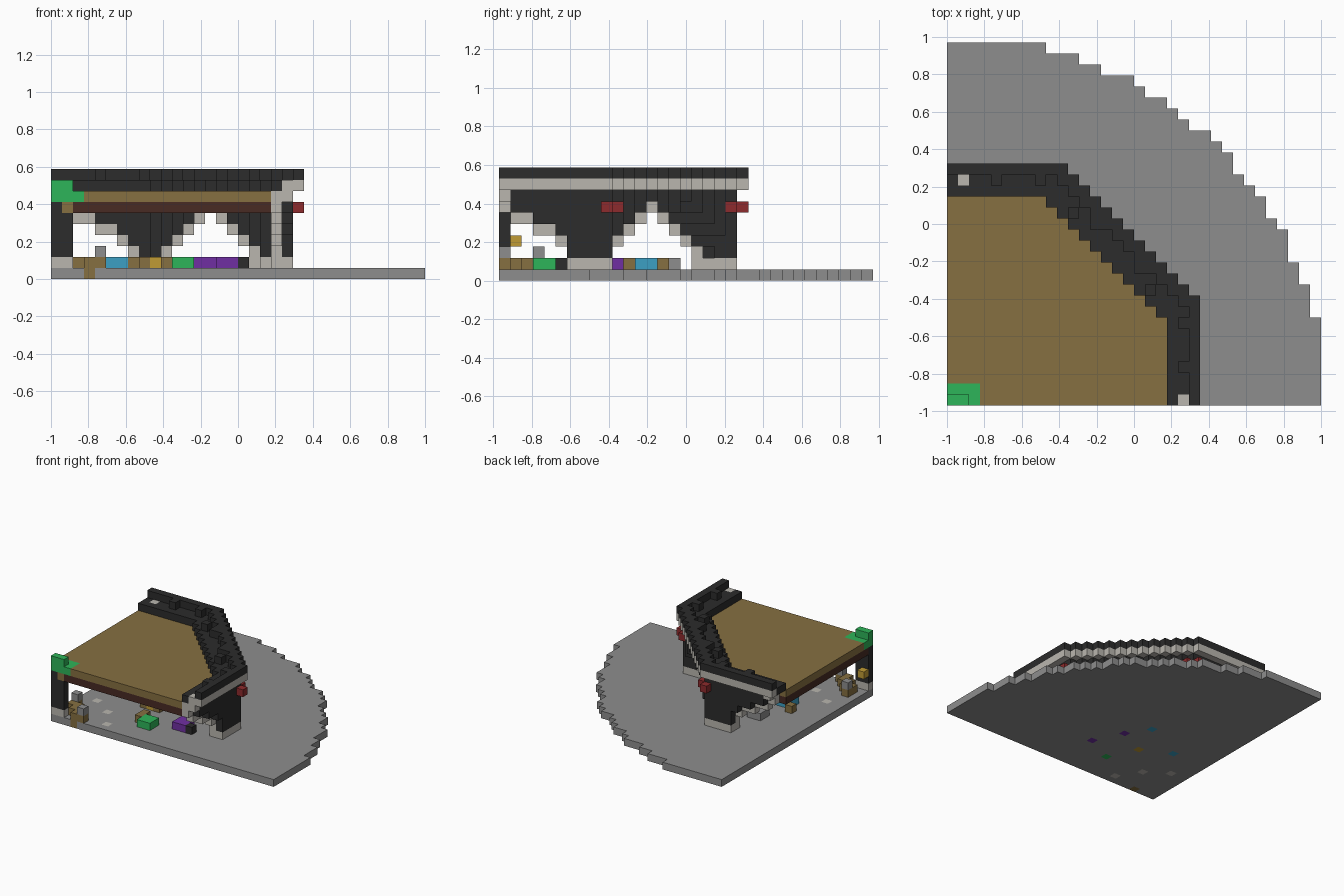
import bpy, bmesh
from mathutils import Vector

if "Cube" in bpy.data.objects:
    bpy.data.objects.remove(bpy.data.objects["Cube"])

U = 2 / 34                                # edge of one block
ORIGIN = Vector((-1, -16.5 * U, 0))

COLOURS = {
    "floor_grey": (0.27, 0.27, 0.27), "dark_stone": (0.025, 0.025, 0.025),
    "pale_stone": (0.49, 0.47, 0.43), "tan_wood": (0.24, 0.16, 0.053),
    "dark_wood": (0.065, 0.024, 0.017), "red": (0.27, 0.024, 0.026),
    "green": (0.027, 0.46, 0.1), "blue": (0.045, 0.35, 0.55),
    "purple": (0.16, 0.028, 0.36), "gold": (0.53, 0.33, 0.035),
}
MATS = {}
for name, rgb in COLOURS.items():
    m = bpy.data.materials.new(name)
    m.use_nodes = True
    m.diffuse_color = (*rgb, 1)
    bsdf = m.node_tree.nodes["Principled BSDF"]
    bsdf.inputs["Base Color"].default_value = (*rgb, 1)
    bsdf.inputs["Roughness"].default_value = 0.8
    MATS[name] = m

blocks = {}        # cell -> part name; later parts replace earlier ones
part_colour = {}


def put(part, colour, cells):
    part_colour[part] = colour
    for c in cells:
        blocks[c] = part


def box(x, y, z):
    """Cells of a box, each range given as (first, last)."""
    return [(i, j, k) for i in range(x[0], x[1] + 1)
            for j in range(y[0], y[1] + 1) for k in range(z[0], z[1] + 1)]


def mirrored(cells):
    """Add the cells reflected across the diagonal of the quarter."""
    return list(cells) + [(j + 1, i - 1, k) for i, j, k in cells if i > 0]


# quarter-round floor: row widths from the front to the back
widths = [34] * 8 + [33] * 3 + [32] * 2 + [31] * 3 + [30, 29, 29, 28, 27, 26, 26,
          25, 24, 22, 21, 20, 18, 17, 14, 12, 9]
put("floor", "floor_grey", [(i, j, 0) for j, w in enumerate(widths) for i in range(w)])
put("floor_lights", "pale_stone", [(7, 1, 0), (5, 4, 0), (2, 6, 0)])

# roof deck with its dark ceiling
deck = [(i, j) for i in range(20) for j in range(19) if i + j <= 26]
put("roof_deck", "tan_wood", [(i, j, 7) for i, j in deck])
put("ceiling", "dark_wood", [(i, j, 6) for i, j in deck])

# overhanging parapet: pale outer course, dark inner course, dark rim
ring = [(i, j) for i in range(23) for j in range(22)
        if i + j <= 31 and (i, j) not in set(deck)]
rim = [(i, j) for i, j in ring if i == 22 or j == 21 or i + j >= 30]
put("parapet_walk", "dark_stone", [(i, j, 8) for i, j in ring])
put("parapet_course", "pale_stone", [(i, j, 8) for i, j in rim])
put("parapet_rim", "dark_stone", [(i, j, 9) for i, j in rim])
put("parapet_studs", "dark_stone", mirrored([(21, 3, 9), (21, 7, 9), (18, 10, 9), (17, 12, 9)]))

# straight walls with half arches; the inner layer carries the pale arch trim
HALF = [6, 5, 5, 4, 4, 3, 2, 1, 1, 1]     # lowest block of the arch trim
dark, pale = [], []
for j, low in enumerate(HALF):
    for k in range(1, 8):
        if k >= low:
            (pale if k == low or k == 1 or (j == 0 and k == 7) else dark).append((20, j, k))
        if k > low or low == 1 or (j == 6 and k == 1):
            (pale if k == 1 or (j == 0 and k == 7) else dark).append((21, j, k))
pale += [(20, 6, 1)]
dark = [c for c in dark if c[0] + c[1] <= 30]
pale = [c for c in pale if c[0] + c[1] <= 30]
put("straight_walls", "dark_stone", mirrored(dark))
put("straight_wall_trim", "pale_stone", mirrored(pale))

# diagonal wall with a full stepped arch
dark, pale = [], []
for i in range(22):
    for j in range(21):
        if 27 <= i + j <= 30:
            near = min(abs(i - 14), abs(j - 13))
            for k in range(1, 8):
                edge = 6 - k
                if k == 1:
                    if near >= 4:
                        pale.append((i, j, k))
                elif near == edge and i + j == 27:
                    pale.append((i, j, k))
                elif near > edge:
                    dark.append((i, j, k))
put("diagonal_wall", "dark_stone", dark)
put("diagonal_wall_trim", "pale_stone", pale)
put("corner_brackets", "red", mirrored([(22, 9, 6), (21, 10, 6)]))
put("end_caps", "pale_stone", mirrored([(21, 0, 8), (22, 0, 8)]))

# centre post and its cap
put("centre_post", "dark_stone", box((0, 1), (0, 0), (2, 6)))
put("post_base", "pale_stone", box((0, 1), (0, 0), (1, 1)))
put("post_bracket", "tan_wood", [(1, 0, 6)])
put("post_lamp", "gold", [(0, 1, 3)])
put("roof_cap", "green", box((0, 2), (0, 1), (7, 7)) + box((0, 1), (0, 0), (8, 8)))

# counter around the post, with two stands on it
put("counter", "tan_wood", [(3, 0, 0)] + mirrored([(2, 1, 1), (3, 0, 1), (4, 0, 1), (3, 1, 1)]))
put("counter_stands", "floor_grey", mirrored([(4, 0, 2)]))

# tables set into the floor, and their stools
TABLES = [("green_table", "green", 11, 3), ("near_blue_table", "blue", 5, 9),
          ("far_blue_table", "blue", 11, 12), ("near_purple_table", "purple", 15, 5),
          ("far_purple_table", "purple", 13, 9), ("grey_table", "floor_grey", 6, 14)]
for part, colour, x, y in TABLES:
    put(part, colour, box((x, x + 1), (y, y + 1), (1, 1)) + [(x, y + 1, 0)])
put("gold_table", "gold", [(9, 8, 0), (9, 8, 1)])
put("wood_stools", "tan_wood", [(8, 8, 1), (10, 8, 1), (9, 9, 1), (10, 4, 1), (10, 5, 1),
                                (7, 9, 1), (4, 11, 1), (10, 14, 1)])
put("dark_stool", "dark_stone", [(17, 5, 1)])

# turn each part into a mesh of its exposed block faces
AXES = [Vector(v) for v in ((1, 0, 0), (0, 1, 0), (0, 0, 1))]
for part, colour in part_colour.items():
    cells = [c for c, p in blocks.items() if p == part]
    if not cells:
        continue
    bm = bmesh.new()
    for c in cells:
        for a in range(3):
            u, v = AXES[(a + 1) % 3], AXES[(a + 2) % 3]
            for side in (1, -1):
                step = AXES[a] * side
                if tuple(int(n) for n in Vector(c) + step) in blocks:
                    continue
                p = Vector(c) + (AXES[a] if side > 0 else Vector())
                quad = [p, p + u, p + u + v, p + v]
                if side < 0:
                    quad.reverse()
                bm.faces.new([bm.verts.new(ORIGIN + q * U) for q in quad])
    bmesh.ops.remove_doubles(bm, verts=bm.verts, dist=U * 0.01)
    mesh = bpy.data.meshes.new(part)
    bm.to_mesh(mesh)
    bm.free()
    mesh.materials.append(MATS[colour])
    bpy.context.scene.collection.objects.link(bpy.data.objects.new(part, mesh))
